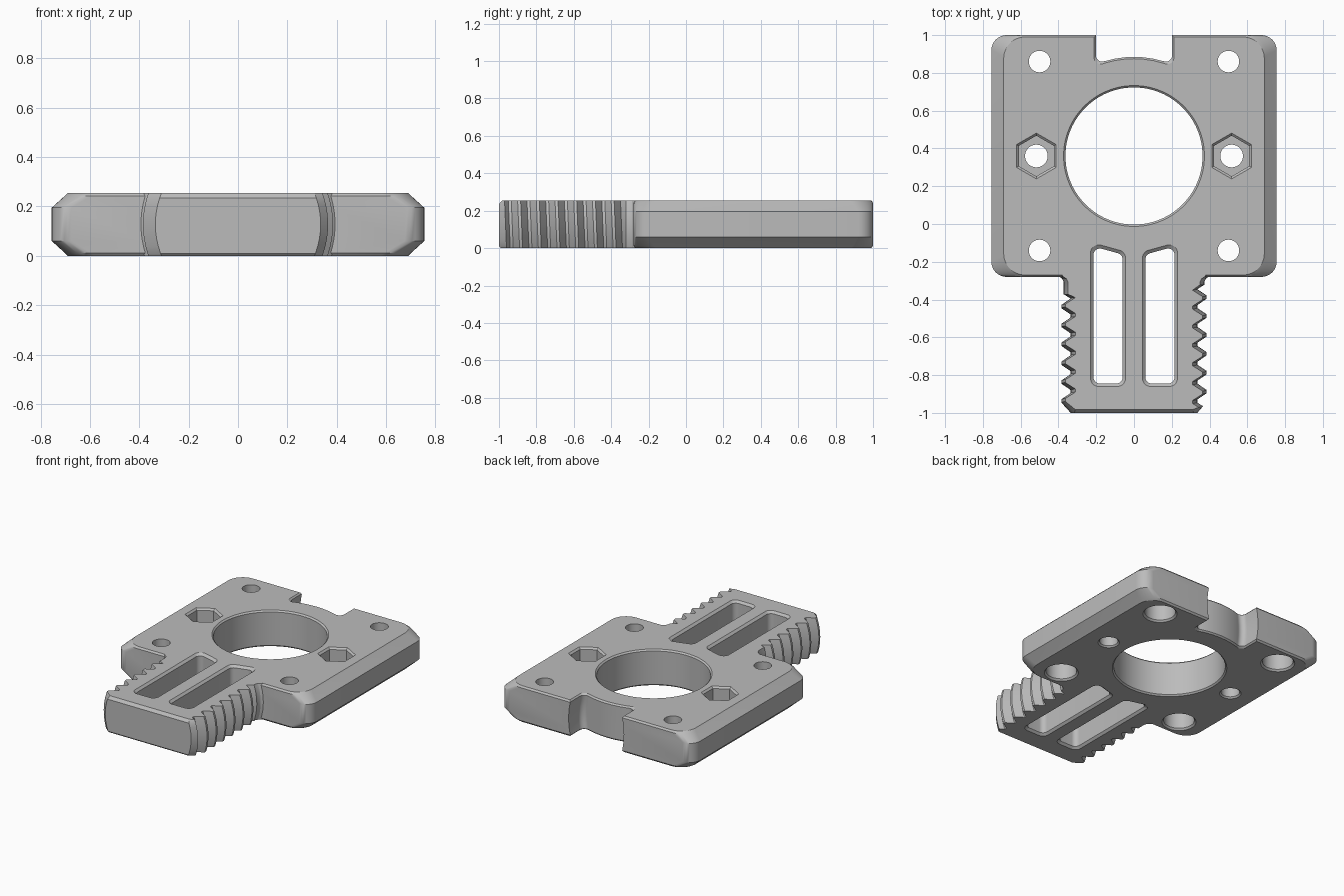
import bpy, bmesh
from math import sin, cos, tan, pi, asin, sqrt, radians
from mathutils import Vector

if "Cube" in bpy.data.objects:
    bpy.data.objects.remove(bpy.data.objects["Cube"])

H = 0.255            # plate thickness
MID = H / 2
HOLE_Y = 0.36        # centre of the large bore
PITCH = 0.1          # thread pitch
CREST, ROOT = 0.385, 0.335

grey = bpy.data.materials.new("satin_grey")
grey.use_nodes = True
grey.diffuse_color = (0.5, 0.5, 0.5, 1)
grey.node_tree.nodes["Principled BSDF"].inputs["Base Color"].default_value = (0.5, 0.5, 0.5, 1)


def loft(bm, levels):
    """Closed solid through (z, outline) levels with equal point counts."""
    rings = [[bm.verts.new((x, y, z)) for x, y in pts] for z, pts in levels]
    n = len(rings[0])
    for a, b in zip(rings, rings[1:]):
        for i in range(n):
            j = (i + 1) % n
            bm.faces.new((a[i], a[j], b[j], b[i]))
    bm.faces.new(rings[0][::-1])
    bm.faces.new(rings[-1])


def make_object(name, bm):
    bmesh.ops.recalc_face_normals(bm, faces=bm.faces)
    mesh = bpy.data.meshes.new(name)
    bm.to_mesh(mesh)
    bm.free()
    mesh.materials.append(grey)
    ob = bpy.data.objects.new(name, mesh)
    bpy.context.collection.objects.link(ob)
    return ob


def rounded(corners, steps=8):
    """Polygon from (x, y, radius) corners with circular fillets."""
    out = []
    for i, (x, y, r) in enumerate(corners):
        p = Vector((x, y))
        if r == 0:
            out.append((x, y))
            continue
        a = (Vector(corners[i - 1][:2]) - p).normalized()
        b = (Vector(corners[(i + 1) % len(corners)][:2]) - p).normalized()
        half = a.angle(b) / 2
        t, w = r / tan(half), sin(half)
        for k in range(steps + 1):
            s = k / steps
            c0, c1, c2 = (1 - s) ** 2, 2 * s * (1 - s) * w, s * s
            q = ((p + a * t) * c0 + p * c1 + (p + b * t) * c2) / (c0 + c1 + c2)
            out.append((q.x, q.y))
    return out


def circle(cx, cy, r, n=48):
    return [(cx + r * cos(2 * pi * k / n), cy + r * sin(2 * pi * k / n)) for k in range(n)]


def hexagon(cx, cy, apothem, n=48):
    pts = []
    for k in range(n):
        a = 2 * pi * k / n
        r = apothem / cos((a + pi / 6) % (pi / 3) - pi / 6)
        pts.append((cx + r * cos(a), cy + r * sin(a)))
    return pts


# Main plate with bevelled long sides and rounded corners
def plate_outline(w, inset):
    r = 0.08 + (0.755 - w) * 0.5
    lo, hi = -0.28 + inset, 1 - inset
    return rounded([(-w, lo, r), (w, lo, r), (w, hi, r), (-w, hi, r)])


bm = bmesh.new()
half_profile = [(0, 0.69, 0.01), (0.012, 0.702, 0), (0.06, 0.755, 0)]
profile = half_profile + [(H - z, w, e) for z, w, e in reversed(half_profile)]
loft(bm, [(z, plate_outline(w, e)) for z, w, e in profile])
plate = make_object("threaded_mount_plate", bm)


# Threaded stem: flat slice of a helical screw around the y axis
def stem_side(z, side, front):
    h = z - MID
    shift = -side * PITCH * asin(h / CREST) / (2 * pi)
    pts = [(front, ROOT)]
    first = -0.887 if side > 0 else -0.937
    if side > 0:
        pts += [(-0.965 + shift, 0.365), (-0.945 + shift, ROOT)]
    for k in range(6):
        t = first + PITCH * k + shift
        tooth = [(t - 0.042, ROOT), (t - 0.008, CREST), (t + 0.008, CREST), (t + 0.042, ROOT)]
        pts += tooth[1:] if side < 0 and k == 0 else tooth
    # smooth neck flaring into the plate
    start = first + PITCH * 5 + 0.065
    pts += [(start, 0.372), (-0.308, 0.372), (-0.29, 0.38), (-0.275, 0.4), (-0.2, 0.4)]
    return [(side * sqrt(r * r - h * h), y) for y, r in pts]


def stem_outline(z, front):
    return stem_side(z, 1, front) + stem_side(z, -1, front)[::-1]


bm = bmesh.new()
stem_levels = [(0, -0.99), (0.01, -1)]
stem_levels += [(0.01 + 0.225 * k / 8, -1) for k in range(1, 9)] + [(H, -0.983)]
loft(bm, [(z, stem_outline(z, f)) for z, f in stem_levels])
stem = make_object("threaded_stem", bm)

# All openings go into one cutter
EDGE = [(-0.02, 0.03), (0.01, 0), (H - 0.01, 0), (H + 0.02, 0.03)]
bm = bmesh.new()

# Large central bore
loft(bm, [(z, circle(0, HOLE_Y, 0.363 + d, 96)) for z, d in EDGE])


# Stem slots whose ends follow the bore
def slot_outline(s, d):
    a, b, r = 0.06 - d, 0.215 + d, 0.035 + d / 2
    top = [HOLE_Y - sqrt(0.525 ** 2 - x * x) + d for x in (a, b)]
    low = -0.845 - d
    return rounded([(s * a, low, r), (s * b, low, r), (s * b, top[1], r), (s * a, top[0], r)])


for s in (-1, 1):
    loft(bm, [(z, slot_outline(s, d)) for z, d in
              [(-0.02, 0.035), (0.015, 0), (H - 0.015, 0), (H + 0.02, 0.035)]])

    # Screw holes, counterbored from below
    for y in (0.86, -0.14):
        loft(bm, [(z, circle(s * 0.5, y, r)) for z, r in
                  [(-0.02, 0.13), (0.012, 0.1), (0.13, 0.1), (0.13, 0.057), (H + 0.05, 0.057)]])

    # Nut pockets from above
    c = (s * 0.517, HOLE_Y)
    loft(bm, [(-0.02, circle(*c, 0.09)), (0.01, circle(*c, 0.06)), (0.125, circle(*c, 0.06)),
              (0.125, hexagon(*c, 0.093)), (H - 0.012, hexagon(*c, 0.093)),
              (H + 0.02, hexagon(*c, 0.125))])


# Rear notch, its floor concentric with the bore
def notch_outline(d, z):
    w = 0.2 + d + 0.015 * max(0, 1 - ((z - MID) / MID) ** 2)
    floor = []
    for k in range(9):
        x = w * (k / 4 - 1)
        floor.append((x, HOLE_Y - d + sqrt(0.525 ** 2 - x * x), 0.035 if k in (0, 8) else 0))
    return rounded(floor + [(w, 1.1, 0), (-w, 1.1, 0)])


notch_levels = EDGE[:2] + [(0.01 + 0.235 * k / 6, 0) for k in range(1, 6)] + EDGE[2:]
loft(bm, [(z, notch_outline(d, z)) for z, d in notch_levels])
cutter = make_object("opening_cutter", bm)
cutter.hide_render = True

# Join stem to plate, then cut the openings
bpy.ops.object.select_all(action='DESELECT')
bpy.context.view_layer.objects.active = plate
plate.select_set(True)
for tool, op in ((stem, 'UNION'), (cutter, 'DIFFERENCE')):
    mod = plate.modifiers.new(tool.name, 'BOOLEAN')
    mod.operation, mod.object, mod.solver = op, tool, 'EXACT'
    bpy.ops.object.modifier_apply(modifier=mod.name)
    bpy.data.objects.remove(tool)
bpy.ops.object.shade_smooth_by_angle(angle=radians(25))
